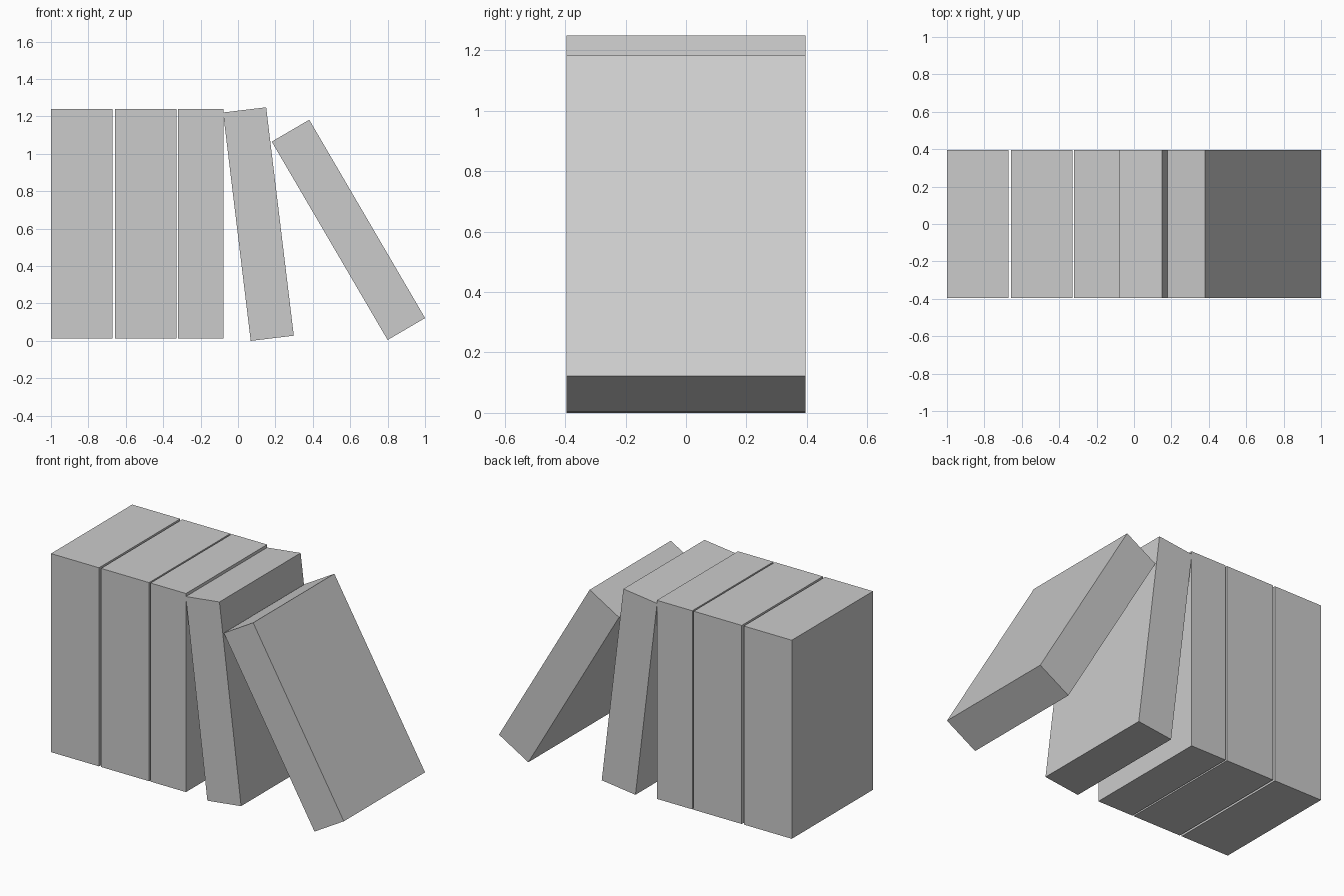
import bpy, math
from mathutils import Matrix, Vector

if "Cube" in bpy.data.objects:
    bpy.data.objects.remove(bpy.data.objects["Cube"])

DEPTH = 0.792


def book(name, x, z, width, height, lean=0.0):
    """Box whose lower-left edge sits at (x, z), tipped to the left by lean degrees."""
    bpy.ops.mesh.primitive_cube_add(size=1)
    ob = bpy.context.object
    ob.name = name
    ob.data.transform(Matrix.Diagonal((width, DEPTH, height, 1)))
    ob.data.transform(Matrix.Translation((width / 2, 0, height / 2)))
    ob.data.transform(Matrix.Rotation(math.radians(-lean), 4, 'Y'))
    ob.location = Vector((x, 0, z))
    return ob


# Upright books
book("upright_book_1", -1.0, 0.014, 0.328, 1.226)
book("upright_book_2", -0.658, 0.014, 0.328, 1.226)
book("upright_book_3", -0.32, 0.014, 0.242, 1.226)

# Leaning books
book("leaning_book_1", 0.068, 0.0, 0.232, 1.23, 6.9)
book("leaning_book_2", 0.8, 0.005, 0.232, 1.228, 30.3)
